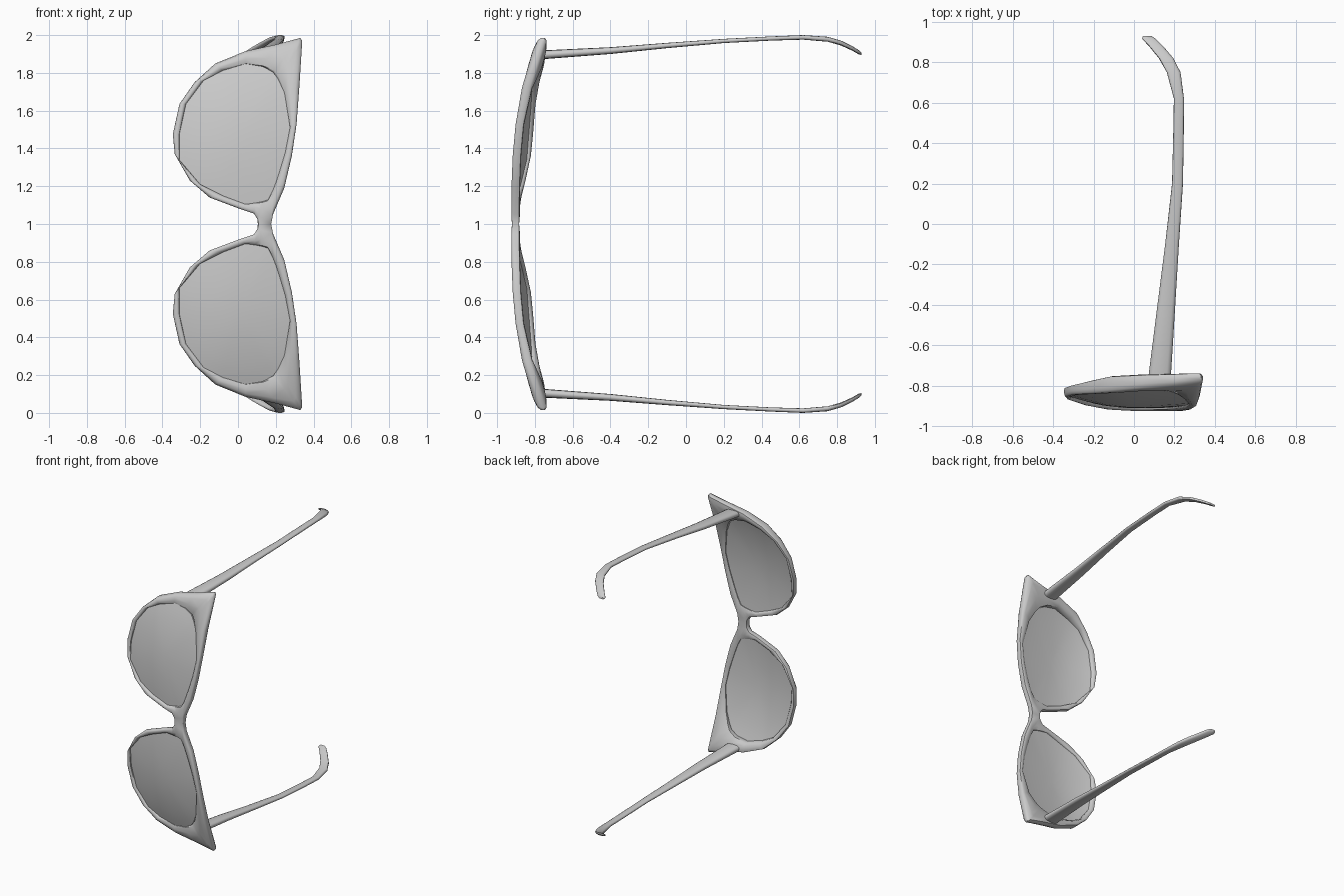
import bpy, bmesh, math

cube = bpy.data.objects.get("Cube")
if cube:
    bpy.data.objects.remove(cube)

grey = bpy.data.materials.new("plain_grey")
grey.use_nodes = True
grey.diffuse_color = (0.6, 0.6, 0.6, 1)
grey.node_tree.nodes["Principled BSDF"].inputs["Base Color"].default_value = (0.6, 0.6, 0.6, 1)


def finish(name, bm, angle):
    """Turn half of a part into an object mirrored about its middle."""
    bmesh.ops.recalc_face_normals(bm, faces=bm.faces)
    mesh = bpy.data.meshes.new(name)
    bm.to_mesh(mesh)
    bm.free()
    mesh.materials.append(grey)
    obj = bpy.data.objects.new(name, mesh)
    bpy.context.collection.objects.link(obj)
    obj.location.z = 1
    bpy.ops.object.select_all(action='DESELECT')
    obj.select_set(True)
    bpy.context.view_layer.objects.active = obj
    bpy.ops.object.shade_smooth_by_angle(angle=math.radians(angle))
    mirror = obj.modifiers.new("mirror", 'MIRROR')
    mirror.use_axis = (False, False, True)
    mirror.merge_threshold = 0.001
    return obj


def front_y(x, w):
    """Wrapped front surface of the frame."""
    return -0.925 + 0.146 * abs(w) ** 2.9 + 0.055 * (min(x, 0) / 0.34) ** 2


def depth(w):
    return 0.045 + 0.035 * math.exp(-((w - 0.85) / 0.12) ** 2)


# Outer edge and lens opening, paired point by point (x, distance from bridge)
outer = [(.175, 0), (.185, .05), (.245, .19), (.285, .36), (.31, .53), (.325, .73),
         (.34, .97), (.33, .985), (.2, .95), (.04, .915), (-.12, .85), (-.23, .75),
         (-.31, .635), (-.345, .475), (-.335, .37), (-.255, .23), (-.15, .14),
         (.01, .08), (.085, .055), (.103, .025), (.105, 0)]
inner = [(.185, .18), (.2, .22), (.22, .28), (.25, .38), (.275, .51), (.245, .69),
         (.21, .765), (.185, .8), (.13, .83), (.04, .845), (-.08, .81), (-.18, .76),
         (-.275, .635), (-.31, .475), (-.31, .34), (-.2, .21), (-.08, .15),
         (.04, .105), (.09, .112), (.13, .12), (.16, .13)]

# Frame: sweep a rounded section (across rim, through depth) around the opening
section = [(0, .45), (.06, .2), (.4, .02), (.75, 0), (.93, .1), (1, .32),
           (1, .7), (.93, .92), (.7, 1), (.3, .98), (0, .8)]
bm = bmesh.new()
rings = []
for (ox, ow), (ix, iw) in zip(outer, inner):
    ring = []
    for t, s in section:
        x, w = ix + (ox - ix) * t, iw + (ow - iw) * t
        if ow == 0 and t > 0.9:
            w = 0
        ring.append(bm.verts.new((x, front_y(x, w) + s * depth(w), w)))
    rings.append(ring)
for i, a in enumerate(rings):
    b = rings[(i + 1) % len(rings)]
    for j in range(len(section)):
        k = (j + 1) % len(section)
        quad = (a[j], b[j], b[k], a[k])
        if any(v.co.z > 0.0001 for v in quad):
            bm.faces.new(quad)
finish("frame", bm, 50)

# Lenses: curved shells filling the openings
bm = bmesh.new()
cx, cw = 0.0, 0.47
for offset in (0.018, 0.03):
    centre = bm.verts.new((cx, front_y(cx, cw) + offset - 0.01, cw))
    last = None
    for r in (0.25, 0.5, 0.75, 0.9, 1.01):
        ring = []
        for ix, iw in inner:
            x, w = cx + (ix - cx) * r, cw + (iw - cw) * r
            bulge = 0.01 * (1 - r * r)
            ring.append(bm.verts.new((x, front_y(x, w) + offset - bulge, w)))
        for i in range(len(ring)):
            k = (i + 1) % len(ring)
            if last:
                bm.faces.new((last[i], last[k], ring[k], ring[i]))
            else:
                bm.faces.new((centre, ring[k], ring[i]))
        last = ring
    if offset < 0.02:
        front_edge = last
for i in range(len(last)):
    k = (i + 1) % len(last)
    bm.faces.new((front_edge[i], front_edge[k], last[k], last[i]))
finish("lenses", bm, 60)

# Temple arms: loft of rounded sections (y, centre x, centre w, half height, half thickness)
stations = [(-.79, .125, .89, .055, .023), (-.74, .128, .897, .055, .023),
            (-.4, .16, .918, .044, .018), (-.1, .188, .945, .034, .014),
            (.2, .215, .969, .027, .011), (.45, .22, .982, .026, .011),
            (.62, .222, .988, .025, .012), (.75, .196, .978, .034, .013),
            (.82, .158, .958, .036, .013), (.88, .108, .93, .035, .012),
            (.915, .074, .909, .034, .011), (.928, .066, .902, .022, .007)]
bm = bmesh.new()
rings = []
for y, x, w, hx, hw in stations:
    ring = []
    for i in range(12):
        a = 2 * math.pi * i / 12
        c, s = math.cos(a), math.sin(a)
        ring.append(bm.verts.new((x + hx * math.copysign(abs(c) ** 0.7, c), y,
                                  w + hw * math.copysign(abs(s) ** 0.7, s))))
    rings.append(ring)
for a, b in zip(rings, rings[1:]):
    for i in range(12):
        k = (i + 1) % 12
        bm.faces.new((a[i], a[k], b[k], b[i]))
bm.faces.new(rings[0])
bm.faces.new(rings[-1])
finish("temple_arms", bm, 50)
